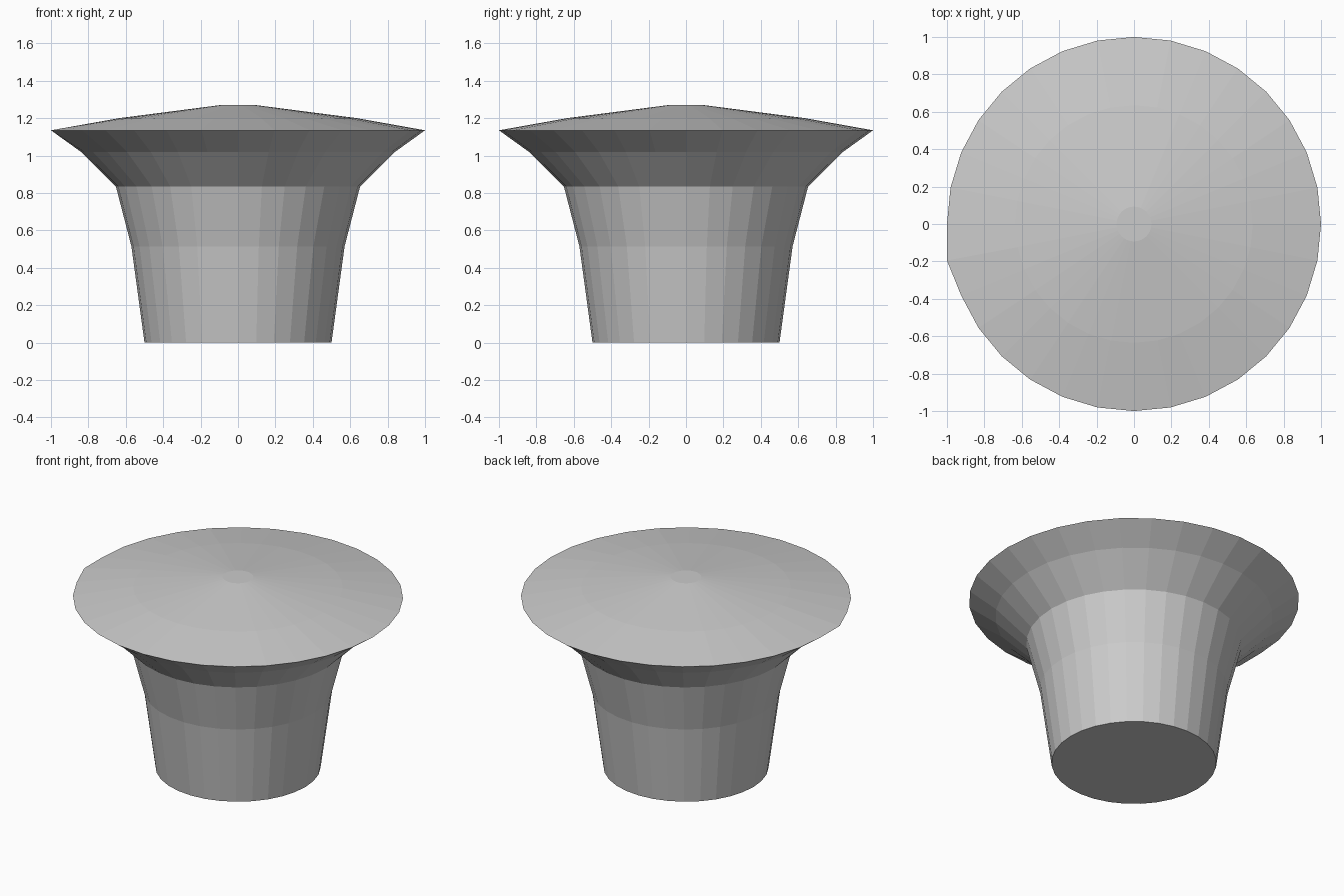
import bpy
import bmesh
from math import cos, sin, pi

cube = bpy.data.objects.get("Cube")
if cube:
    bpy.data.objects.remove(cube, do_unlink=True)

SEGMENTS = 32
# Radius and height: base, flared body, rim, shallow domed top
PROFILE = [(0.5, 0), (0.57, 0.515), (0.653, 0.835), (0.84, 1.02),
           (1, 1.135), (0.635, 1.2), (0.093, 1.27)]
RIM = 4

# Single grey material
grey = bpy.data.materials.new("plain_grey")
grey.use_nodes = True
color = (0.6, 0.6, 0.6, 1)
grey.diffuse_color = color
grey.node_tree.nodes["Principled BSDF"].inputs["Base Color"].default_value = color


def lathe(name, profile, material):
    """Turn a profile around z and close both ends with flat caps."""
    bm = bmesh.new()
    angles = [2 * pi * i / SEGMENTS for i in range(SEGMENTS)]
    rings = [[bm.verts.new((r * cos(a), r * sin(a), z)) for a in angles]
             for r, z in profile]
    for low, high in zip(rings, rings[1:]):
        for i in range(SEGMENTS):
            j = (i + 1) % SEGMENTS
            bm.faces.new((low[i], low[j], high[j], high[i]))
    bm.faces.new(rings[0][::-1])
    bm.faces.new(rings[-1])
    # Small outward kink in the rim on one side
    rings[RIM][SEGMENTS // 2 + 1].co.x = -1
    bmesh.ops.recalc_face_normals(bm, faces=bm.faces)
    mesh = bpy.data.meshes.new(name)
    bm.to_mesh(mesh)
    bm.free()
    mesh.materials.append(material)
    obj = bpy.data.objects.new(name, mesh)
    bpy.context.collection.objects.link(obj)
    return obj


lathe("flared_knob", PROFILE, grey)
